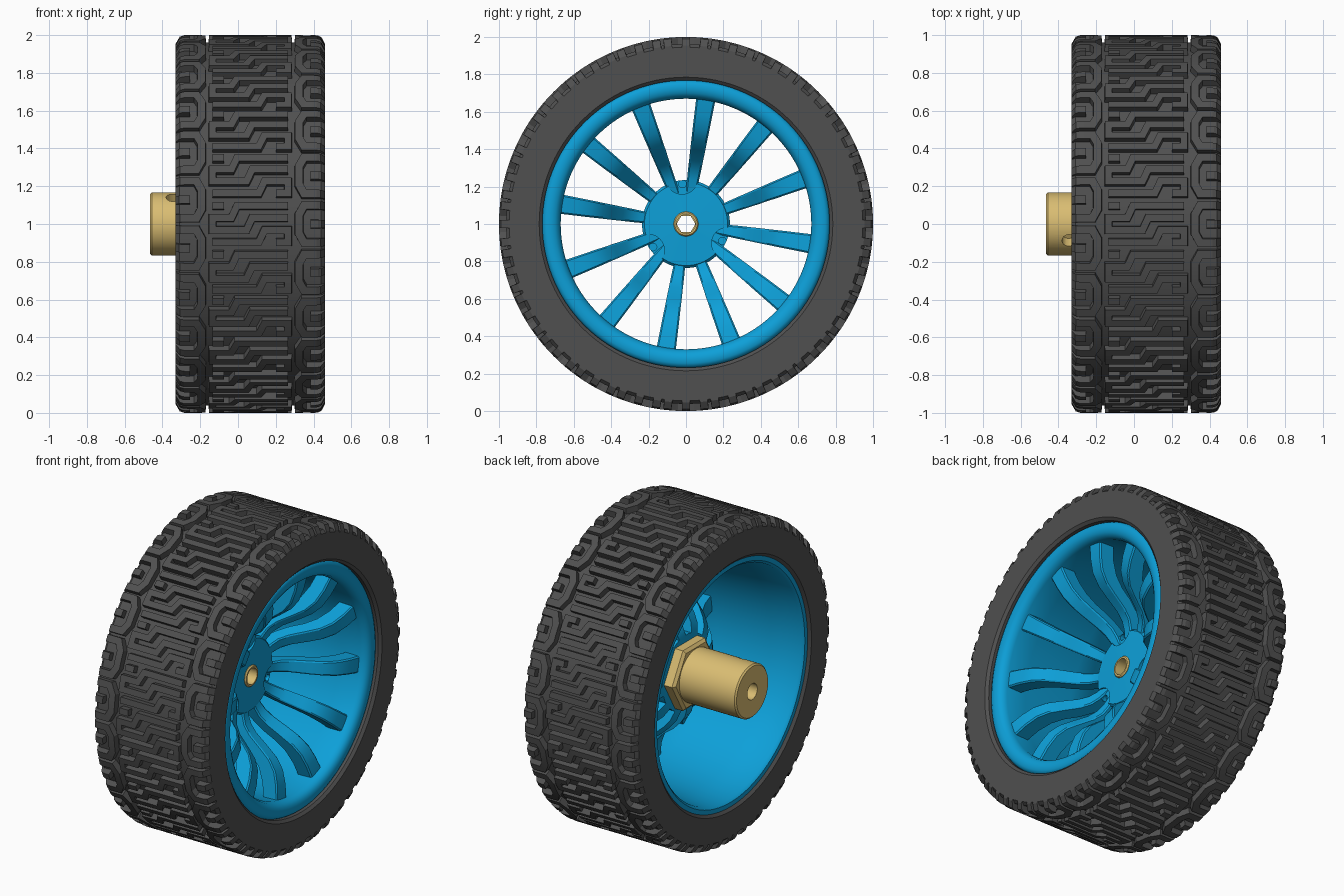
import bpy, bmesh
from math import sin, cos, pi, radians, sqrt, ceil
from mathutils import Vector, Matrix

cube = bpy.data.objects.get("Cube")
if cube:
    bpy.data.objects.remove(cube, do_unlink=True)


def material(name, rgb):
    m = bpy.data.materials.new(name)
    m.use_nodes = True
    m.diffuse_color = (*rgb, 1)
    m.node_tree.nodes["Principled BSDF"].inputs["Base Color"].default_value = (*rgb, 1)
    return m


RUBBER = material("dark_grey_rubber", (0.08, 0.08, 0.08))
BLUE = material("bright_blue", (0.004, 0.35, 0.69))
BRASS = material("brass", (0.70, 0.51, 0.17))
MID, HALF, TILES = 0.065, 0.395, 24   # tyre centre, half width, tread repeats


def wheel_point(x, r, a):
    """Point at axial position x, radius r and angle a around the axle."""
    return Vector((x, r * cos(a), 1 + r * sin(a)))


def finish(bm, name, mat, smooth=None):
    bmesh.ops.recalc_face_normals(bm, faces=bm.faces)
    me = bpy.data.meshes.new(name)
    bm.to_mesh(me)
    bm.free()
    ob = bpy.data.objects.new(name, me)
    bpy.context.collection.objects.link(ob)
    me.materials.append(mat)
    bpy.ops.object.select_all(action="DESELECT")
    ob.select_set(True)
    bpy.context.view_layer.objects.active = ob
    if smooth:
        bpy.ops.object.shade_smooth_by_angle(angle=radians(smooth))
    return ob


def loft(bm, rings, closed=False):
    """Skin rings of points; cap both ends unless closed."""
    vs = [[bm.verts.new(p) for p in ring] for ring in rings]
    n = len(vs[0])
    for i in range(len(vs) - (not closed)):
        a, b = vs[i], vs[(i + 1) % len(vs)]
        for j in range(n):
            k = (j + 1) % n
            bm.faces.new((a[j], a[k], b[k], b[j]))
    if not closed:
        bm.faces.new(vs[0])
        bm.faces.new(vs[-1])


def lathe(name, profile, mat, n=120, smooth=30):
    bm = bmesh.new()
    loft(bm, [[wheel_point(x, r, 2 * pi * i / n) for x, r in profile]
              for i in range(n)], closed=True)
    return finish(bm, name, mat, smooth)


def drill(target, centre, direction, radius, depth):
    """Cut a round hole centred on a point."""
    bm = bmesh.new()
    rot = Vector(direction).to_track_quat("Z", "Y").to_matrix().to_4x4()
    bmesh.ops.create_cone(bm, cap_ends=True, segments=32, radius1=radius,
                          radius2=radius, depth=depth,
                          matrix=Matrix.Translation(centre) @ rot)
    cutter = finish(bm, "hole_cutter", target.data.materials[0])
    cutter.hide_render = True
    mod = target.modifiers.new("hole", "BOOLEAN")
    mod.object = cutter
    mod.solver = "EXACT"
    bpy.context.view_layer.objects.active = target
    bpy.ops.object.modifier_apply(modifier=mod.name)
    bpy.data.objects.remove(cutter, do_unlink=True)


# Tyre carcass and rim
lathe("tyre_body", [(-.33, .785), (-.33, .945), (-.31, .962), (.44, .962), (.46, .945),
                    (.46, .785), (.445, .768), (-.315, .768)], RUBBER)
lathe("rim", [(-.315, .768), (-.315, .74), (-.30, .725), (-.1, .705), (.25, .675),
              (.39, .67), (.42, .68), (.435, .70), (.44, .72), (.44, .745),
              (.432, .76), (.42, .768)], BLUE, smooth=40)


# Tread ribs
def crown(u):
    """Outer radius, rounded off at the shoulders."""
    t = min(1, max(0, abs(u) - HALF + .05) / .05)
    return 1 - .045 * (1 - sqrt(1 - t * t))


def resample(path, step=.025):
    pts = [Vector(p) for p in path]
    out = [pts[0]]
    for a, b in zip(pts, pts[1:]):
        n = ceil((b - a).length / step)
        out += [a.lerp(b, i / n) for i in range(1, n + 1)]
    return out


def add_rib(bm, path, width, turn):
    pts = resample(path)
    rings = []
    for i, p in enumerate(pts):
        d0 = (p - pts[max(i - 1, 0)]).normalized()
        d1 = (pts[min(i + 1, len(pts) - 1)] - p).normalized()
        t = (d0 + d1).normalized()
        miter = max(.6, t.dot(d1 if d1.length else d0))
        side = Vector((-t.y, t.x)) * width / 2 / miter
        ring = []
        for q, flare, top in ((p - side, 1, 0), (p - side, .86, 1),
                              (p + side, .86, 1), (p + side, 1, 0)):
            q = p + (q - p) * flare
            r = crown(q.x) if top else .935
            ring.append(wheel_point(MID + q.x, r, turn + q.y))
        rings.append(ring)
    loft(bm, rings)


centre_ribs = [
    [(-.20, .098), (.045, .098), (.075, .033), (.2, .033), (.2, .098), (.135, .098)],
    [(.2, -.033), (.01, -.033), (-.02, .033), (-.2, .033), (-.2, -.033),
     (-.1, -.033), (-.07, -.098), (.2, -.098)],
    [(-.2, -.098), (-.14, -.098)],
]
shoulder_ribs = [
    [(HALF, .1), (.285, .1), (.258, .05), (.258, -.05), (.285, -.1), (HALF, -.1)],
    [(HALF, 0), (.32, 0)],
]
bm = bmesh.new()
for k in range(TILES):
    turn = 2 * pi * k / TILES
    for path in centre_ribs:
        add_rib(bm, path, .044, turn)
    for path in shoulder_ribs:
        add_rib(bm, path, .05, turn)
        add_rib(bm, [(-u, v) for u, v in path], .05, turn + pi / TILES)
finish(bm, "tread_ribs", RUBBER)

# Spokes: radius, front x, back x, half width
spoke_profile = [(.16, .07, .0, .028), (.24, .085, .0, .032), (.29, .105, .015, .035),
                 (.34, .15, .05, .037), (.40, .235, .11, .040), (.45, .30, .18, .042),
                 (.51, .345, .235, .045), (.59, .37, .27, .048), (.69, .385, .29, .052)]
bm = bmesh.new()
for k in range(12):
    a = radians(21 + 30 * k)
    rings = []
    for r, front, back, w in spoke_profile:
        outline = ((back, -w), (front - .008, -w), (front, -w + .008),
                   (front, w - .008), (front - .008, w), (back, w))
        rings.append([Vector((x, r * cos(a) - t * sin(a), 1 + r * sin(a) + t * cos(a)))
                      for x, t in outline])
    loft(bm, rings)
finish(bm, "spokes", BLUE, smooth=28)

# Hub with three round pockets and small screw holes
hub = lathe("hub", [(.0, .06), (.0, .235), (.07, .235), (.085, .222), (.09, .06)],
            BLUE, n=72)
for k in range(3):
    a = radians(95 + 120 * k)
    drill(hub, wheel_point(.09, .245, a), (1, 0, 0), .085, .04)
    drill(hub, wheel_point(.08, .215, a), (1, 0, 0), .02, .07)

# Brass axle coupler: bush, hex flange and sleeve with a set screw hole
lathe("axle_bush", [(-.06, .05), (-.06, .066), (.093, .066), (.10, .06), (.10, .05)],
      BRASS, n=48)
lathe("hex_flange", [(-.07, .05), (-.07, .20), (-.055, .22), (.0, .22), (.0, .05)],
      BRASS, n=6, smooth=None)
sleeve = lathe("coupler_sleeve", [(-.465, .05), (-.465, .158), (-.456, .167), (-.05, .167),
                                  (-.05, .05)], BRASS, n=72)
screw = wheel_point(-.345, .167, radians(122))
screw.y = -abs(screw.y)
drill(sleeve, screw, screw - Vector((-.345, 0, 1)), .036, .16)
